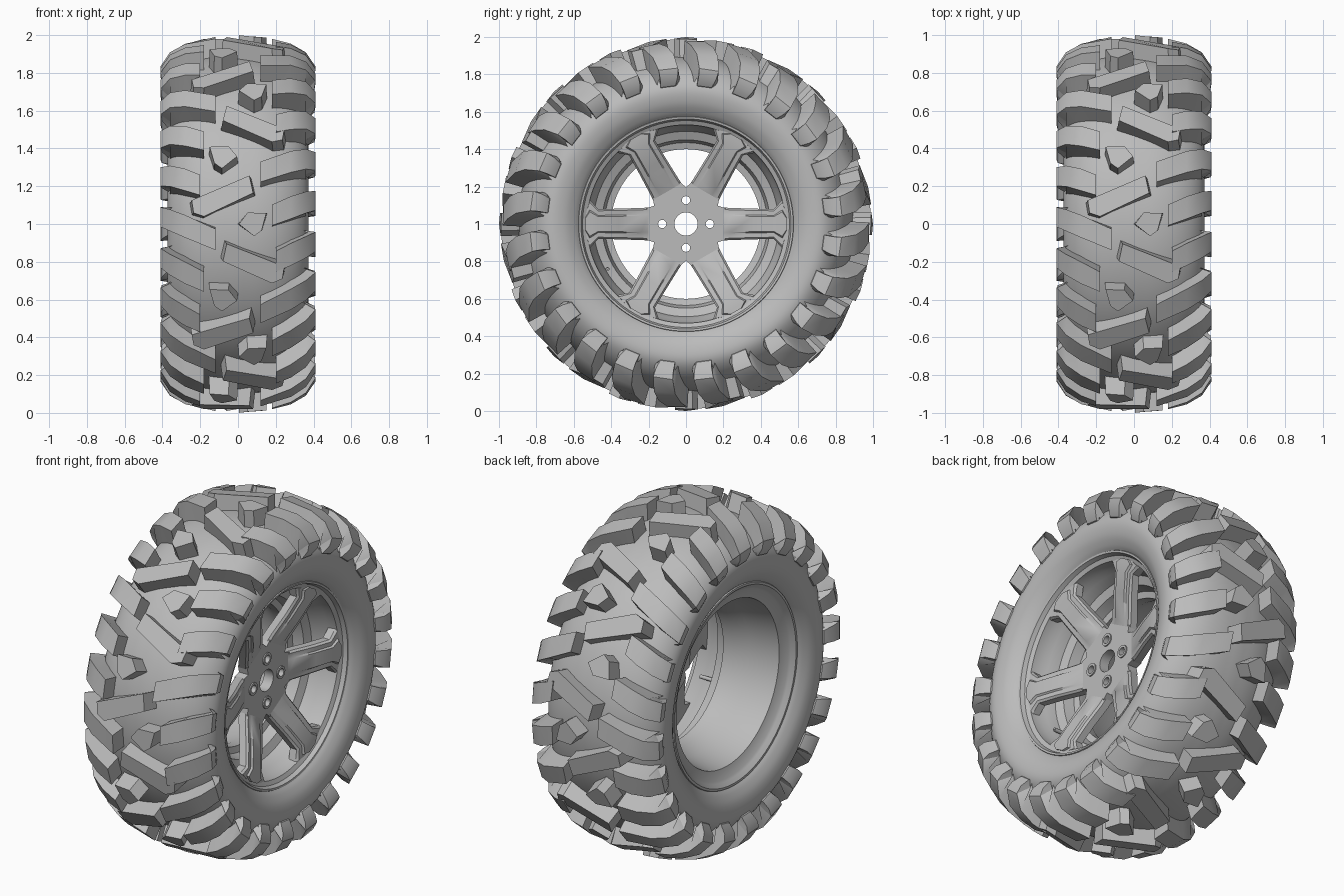
import bpy, bmesh
from math import sin, cos, pi, radians
from mathutils import Vector

old = bpy.data.objects.get("Cube")
if old:
    bpy.data.objects.remove(old)

grey = bpy.data.materials.new("plain_grey")
grey.use_nodes = True
COLOUR = (0.5, 0.5, 0.5, 1)
grey.diffuse_color = COLOUR
grey.node_tree.nodes["Principled BSDF"].inputs["Base Color"].default_value = COLOUR

AXLE = 1.0      # height of the axle, which runs along x
PERIODS = 8     # repeats of the tread pattern


def polar(x, r, a):
    """Point at radius r; angle a (degrees) rises from the front."""
    return Vector((x, -r * cos(radians(a)), AXLE + r * sin(radians(a))))


def finish(name, bm, recalc=True):
    if recalc:
        bmesh.ops.recalc_face_normals(bm, faces=bm.faces)
    mesh = bpy.data.meshes.new(name)
    bm.to_mesh(mesh)
    bm.free()
    obj = bpy.data.objects.new(name, mesh)
    bpy.context.collection.objects.link(obj)
    smooth(obj)
    return obj


def smooth(obj, angle=32):
    obj.data.materials.clear()
    obj.data.materials.append(grey)
    bpy.ops.object.select_all(action="DESELECT")
    obj.select_set(True)
    bpy.context.view_layer.objects.active = obj
    bpy.ops.object.shade_smooth_by_angle(angle=radians(angle))


def rounded(points, steps=4):
    """Catmull-Rom curve through profile points."""
    p = [Vector(q) for q in points]
    p = [2 * p[0] - p[1]] + p + [2 * p[-1] - p[-2]]
    out = []
    for a, b, c, d in zip(p, p[1:], p[2:], p[3:]):
        for i in range(steps):
            t = i / steps
            out.append(0.5 * (2 * b + (c - a) * t + (2 * a - 5 * b + 4 * c - d) * t * t
                              + (3 * b - a - 3 * c + d) * t ** 3))
    return out + [p[-2]]


def lathe(name, profile, segments=96, closed=False, centre=(0, 0)):
    """Spin an (x, r) profile around the axle or an offset centre."""
    bm = bmesh.new()
    shift = Vector((0, *centre))
    rings = [[bm.verts.new(polar(x, r, 360 * i / segments) + shift) for i in range(segments)]
             for x, r in profile]
    pairs = list(zip(rings, rings[1:])) + ([(rings[-1], rings[0])] if closed else [])
    for a, b in pairs:
        for i in range(segments):
            j = (i + 1) % segments
            bm.faces.new((a[i], b[i], b[j], a[j]))
    return finish(name, bm, closed)


def prism(bm, base, top):
    """Solid between two matching outlines."""
    lo = [bm.verts.new(p) for p in base]
    hi = [bm.verts.new(p) for p in top]
    bm.faces.new(lo)
    bm.faces.new(hi)
    for i in range(len(lo)):
        j = (i + 1) % len(lo)
        bm.faces.new((lo[i], lo[j], hi[j], hi[i]))


def loft(bm, sections):
    """Solid through a row of matching closed sections."""
    rows = [[bm.verts.new(p) for p in section] for section in sections]
    for a, b in zip(rows, rows[1:]):
        for i in range(len(a)):
            j = (i + 1) % len(a)
            bm.faces.new((a[i], a[j], b[j], b[i]))
    bm.faces.new(rows[0])
    bm.faces.new(rows[-1])


def sample(table, x):
    x = abs(x)
    for (xa, ra), (xb, rb) in zip(table, table[1:]):
        if x <= xb:
            return ra + (rb - ra) * (x - xa) / (xb - xa)
    return table[-1][1]


# Tyre carcass
half = [(0, .90), (.12, .892), (.22, .868), (.3, .825), (.352, .77),
        (.372, .715), (.362, .65), (.335, .6), (.31, .572)]
half_curve = rounded(half)
lathe("tyre_carcass", [(x, r) for x, r in reversed(half_curve)]
      + [(-x, r) for x, r in half_curve[1:]])

# Tread: mirrored sides, one offset around the tyre
CROWN = [(0, 1.0), (.15, .988), (.28, .955), (.36, .91), (.41, .835)]
BASE = [(0, .88), (.22, .845), (.3, .80), (.36, .74)]
BAR = [(.245, -.035), (.235, -.105), (.18, -.125), (-.08, .0), (-.06, .095)]
PENTAGON = [(.15, .06), (.05, .06), (.005, 0), (.085, -.065), (.125, -.035)]


def tread_block(bm, side, outline, angle):
    centre = sum((Vector(p) for p in outline), Vector((0, 0))) / len(outline)
    low, high = [], []
    for p in outline:
        wide = centre + (Vector(p) - centre) * 1.08
        low.append(polar(side * wide.x, sample(BASE, wide.x), angle + wide.y * 180 / pi))
        high.append(polar(side * p[0], sample(CROWN, p[0]), angle + p[1] * 180 / pi))
    prism(bm, low, high)


def shoulder_lug(bm, side, inner, angle, width):
    # each station: outer point, buried point, width factor
    stations = [((x, sample(CROWN, x)), (x, sample(BASE, x)), f)
                for x, f in ((inner, .9), (.28, 1), (.36, 1))]
    stations += [((.41, .835), (.34, .77), 1), ((.404, .79), (.34, .75), .95),
                 ((.374, .742), (.34, .73), .85)]
    sections = []
    for top, low, f in stations:
        mid = angle - (.41 - top[0]) * 25
        w = width * f / 2
        sections.append([polar(side * q[0], q[1], mid + a)
                         for q, a in ((low, -w - .5), (top, -w), (top, w), (low, w + .5))])
    loft(bm, sections)


for side, label, offset, lug_offset in ((-1, "right", 0, 2.5), (1, "left", -21, -21.5)):
    bars, studs, lugs = bmesh.new(), bmesh.new(), bmesh.new()
    for k in range(PERIODS):
        turn = k * 360 / PERIODS
        tread_block(bars, side, BAR, turn + offset + 9.5)
        tread_block(studs, side, PENTAGON, turn + offset + 21)
        for angle, inner in ((0, .12), (15, .2), (30, .18)):
            shoulder_lug(lugs, side, inner, turn + lug_offset + angle, 7.2)
    finish(label + "_tread_bars", bars)
    finish(label + "_tread_studs", studs)
    finish(label + "_shoulder_lugs", lugs)

# Rim barrel, open at the back
lathe("rim_barrel", [(-.305, .58), (-.32, .573), (-.32, .56), (-.3, .54), (-.29, .53),
                     (-.27, .475), (-.1, .44), (-.02, .405), (.04, .40), (.05, .435),
                     (.11, .45), (.13, .495), (.19, .51), (.22, .525), (.28, .53),
                     (.292, .553), (.316, .562), (.318, .573), (.305, .58)])


# Drilled hub plate
def circle(y, z, r, n=32):
    return [(y + r * cos(2 * pi * i / n), z + r * sin(2 * pi * i / n)) for i in range(n)]


def turned(u, v, k):
    a = k * pi / 3
    return u * cos(a) - v * sin(a), u * sin(a) + v * cos(a)


HUB_X = .155
outline = [turned(u, v, k) for k in range(6)
           for u, v in ((.21, -.085), (.22, 0), (.21, .085), (.17, .098))]
BOLTS = [(.127 * cos(k * pi / 2), .127 * sin(k * pi / 2)) for k in range(4)]
curve = bpy.data.curves.new("hub_plate", "CURVE")
curve.dimensions = "2D"
curve.fill_mode = "BOTH"
curve.extrude = .03
for loop in [outline, circle(0, 0, .062)] + [circle(y, z, .024, 20) for y, z in BOLTS]:
    spline = curve.splines.new("POLY")
    spline.points.add(len(loop) - 1)
    for point, (y, z) in zip(spline.points, loop):
        point.co = (y, z, 0, 1)
    spline.use_cyclic_u = True
hub = bpy.data.objects.new("hub_plate", curve)
bpy.context.collection.objects.link(hub)
hub.rotation_euler = (pi / 2, 0, pi / 2)
hub.location = (HUB_X, 0, AXLE)
bpy.ops.object.select_all(action="DESELECT")
hub.select_set(True)
bpy.context.view_layer.objects.active = hub
bpy.ops.object.convert(target="MESH")
smooth(bpy.context.view_layer.objects.active)

# Six spokes rising from the sunken hub to the rim, each with a raised centre
bm = bmesh.new()
for k in range(6):
    sections = []
    # distance from axle, half width, face position, ridge height
    for u, w, x, ridge in ((.2, .088, HUB_X + .03, 0), (.24, .086, .195, .006),
                           (.36, .082, .24, .01), (.47, .08, .275, .012),
                           (.515, .13, .282, .01), (.538, .06, .284, .01)):
        section = [(x - .055, -w), (x - .012, -w), (x, -w * .88), (x, -w * .58),
                   (x + ridge, -w * .5), (x + ridge, w * .5), (x, w * .58),
                   (x, w * .88), (x - .012, w), (x - .055, w)]
        points = []
        for depth, v in section:
            y, z = turned(u, v, k)
            points.append(Vector((depth, y, AXLE + z)))
        sections.append(points)
    loft(bm, sections)
finish("spokes", bm)

# Bolt seats and valve
for i, (y, z) in enumerate(BOLTS):
    lathe("bolt_seat_%d" % (i + 1), [(.192, .022), (.192, .036), (.16, .036), (.16, .022)],
          20, True, (y, z))
lathe("valve_stem", [(.2, .004), (.2, .011), (.1, .011), (.1, .004)], 12, True, (-.42, -.24))
